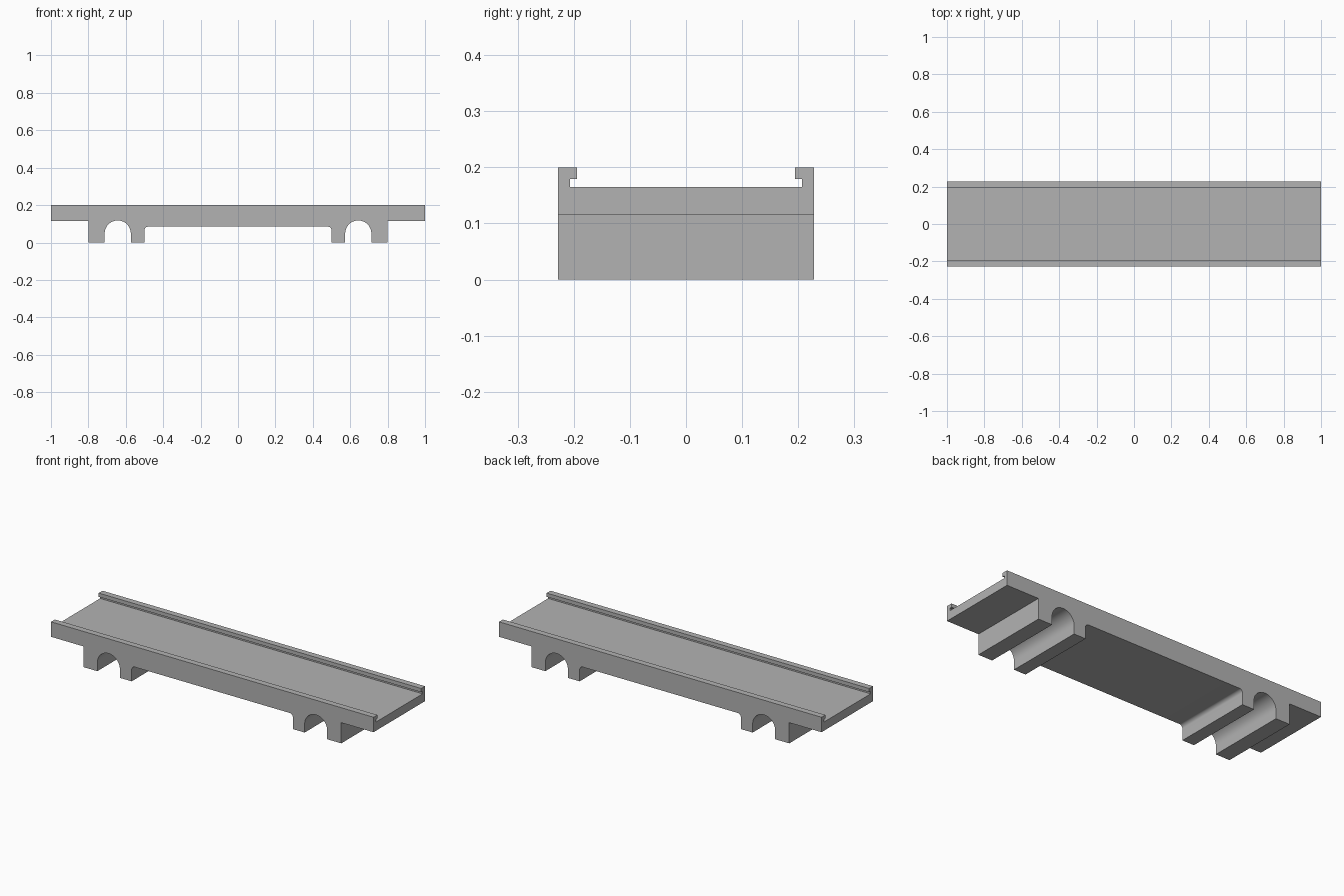
import bpy, bmesh
from math import sin, cos, pi

if "Cube" in bpy.data.objects:
    bpy.data.objects.remove(bpy.data.objects["Cube"])

HALF_WIDTH, HEIGHT = 0.228, 0.2

grey = bpy.data.materials.new("plain grey")
grey.use_nodes = True
grey.diffuse_color = (0.45, 0.45, 0.45, 1)
grey.node_tree.nodes["Principled BSDF"].inputs["Base Color"].default_value = (0.45, 0.45, 0.45, 1)


def arc(cx, cz, r, start, end, steps):
    return [(cx + r * cos(start + (end - start) * i / steps),
             cz + r * sin(start + (end - start) * i / steps)) for i in range(steps + 1)]


def mirrored(half):
    """Close a half outline by reflecting it across the vertical axis."""
    return half + [(-u, v) for u, v in reversed(half)]


def prism(name, outline, place, offset):
    """Extrude a flat outline along one axis, centred on the origin."""
    bm = bmesh.new()
    face = bm.faces.new([bm.verts.new(place(u, v)) for u, v in outline])
    new = bmesh.ops.extrude_face_region(bm, geom=[face])["geom"]
    bmesh.ops.translate(bm, vec=offset, verts=[g for g in new if isinstance(g, bmesh.types.BMVert)])
    bmesh.ops.recalc_face_normals(bm, faces=bm.faces)
    mesh = bpy.data.meshes.new(name)
    bm.to_mesh(mesh)
    bm.free()
    mesh.materials.append(grey)
    obj = bpy.data.objects.new(name, mesh)
    bpy.context.collection.objects.link(obj)
    return obj


# Side outline: filleted middle recess, arched feet, overhanging ends
side = (arc(0.48, 0.065, 0.02, pi / 2, 0, 8)
        + [(0.5, 0), (0.573, 0)]
        + arc(0.643, 0.048, 0.07, pi, 0, 24)
        + [(0.713, 0), (0.8, 0), (0.8, 0.116), (1, 0.116), (1, HEIGHT)])
body = prism("channel_base", mirrored(side),
             lambda u, v: (u, -HALF_WIDTH, v), (0, 2 * HALF_WIDTH, 0))

# Undercut channel that leaves a lipped rail along each edge
slot = [(0.207, 0.165), (0.207, 0.179), (0.194, 0.179), (0.194, 0.25)]
cutter = prism("channel_cutter", mirrored(slot), lambda u, v: (-1.1, u, v), (2.2, 0, 0))
cut = body.modifiers.new("channel", "BOOLEAN")
cut.operation, cut.solver, cut.object = "DIFFERENCE", "EXACT", cutter

bpy.context.view_layer.objects.active = body
body.select_set(True)
bpy.ops.object.modifier_apply(modifier=cut.name)
bpy.data.objects.remove(cutter)
bpy.ops.object.shade_smooth_by_angle(angle=pi / 6)
